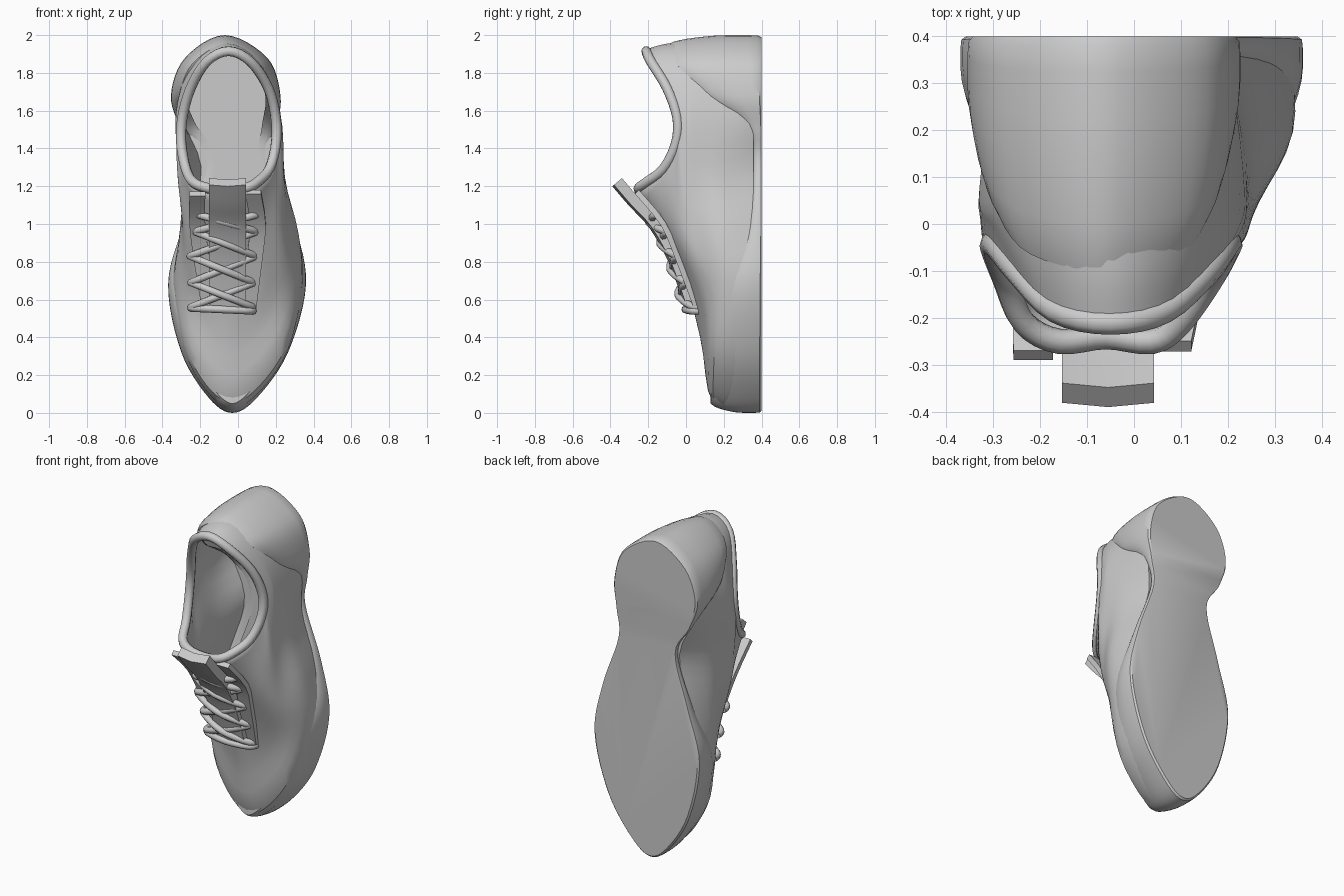
import bpy, bmesh, math
from mathutils import Vector

if "Cube" in bpy.data.objects:
    bpy.data.objects.remove(bpy.data.objects["Cube"])


def spline(pts, k, closed=False):
    """Catmull-Rom resampling, k points per segment."""
    n, out = len(pts), []
    for i in range(n if closed else n - 1):
        if closed:
            a, b, c, d = (pts[(i + j) % n] for j in (-1, 0, 1, 2))
        else:
            a, b, c, d = (pts[min(max(i + j, 0), n - 1)] for j in (-1, 0, 1, 2))
        for s in range(k):
            t = s / k
            out.append(0.5 * (2 * b + (c - a) * t + (2 * a - 5 * b + 4 * c - d) * t * t
                              + (3 * b - a - 3 * c + d) * t ** 3))
    return out if closed else out + [pts[-1].copy()]


def loop(rows, k=4):
    """Closed loop from toe-to-heel rows of (z, x left, x right, y)."""
    right = [Vector((r[2], r[3], r[0])) for r in rows]
    left = [Vector((r[1], r[3], r[0])) for r in rows[1:-1]]
    return spline(right + left[::-1], k, True)


def skin(name, rings, closed=True, caps=(False, False), angle=35):
    """Mesh object bridging rings of equal point count."""
    bm = bmesh.new()
    vs = [[bm.verts.new(p) for p in r] for r in rings]
    n = len(rings[0])
    for a, b in zip(vs, vs[1:]):
        for i in range(n if closed else n - 1):
            j = (i + 1) % n
            bm.faces.new((a[i], a[j], b[j], b[i]))
    if caps[0]:
        bm.faces.new(vs[0])
    if caps[1]:
        bm.faces.new(vs[-1])
    bmesh.ops.recalc_face_normals(bm, faces=bm.faces)
    me = bpy.data.meshes.new(name)
    bm.to_mesh(me)
    bm.free()
    ob = bpy.data.objects.new(name, me)
    bpy.context.collection.objects.link(ob)
    smooth(ob, angle)
    return ob


def select(ob):
    bpy.ops.object.select_all(action='DESELECT')
    ob.select_set(True)
    bpy.context.view_layer.objects.active = ob


def smooth(ob, angle):
    select(ob)
    bpy.ops.object.shade_smooth_by_angle(angle=math.radians(angle))


def tube(name, pts, radius, closed=False):
    cu = bpy.data.curves.new(name, 'CURVE')
    cu.dimensions = '3D'
    cu.bevel_depth = radius
    cu.bevel_resolution = 2
    cu.use_fill_caps = True
    sp = cu.splines.new('POLY')
    sp.points.add(len(pts) - 1)
    for p, q in zip(sp.points, pts):
        p.co = (*q, 1)
    sp.use_cyclic_u = closed
    ob = bpy.data.objects.new(name, cu)
    bpy.context.collection.objects.link(ob)
    select(ob)
    bpy.ops.object.convert(target='MESH')
    smooth(bpy.context.object, 50)


def ribbon(name, path, half, thick, crown=0.0, angle=25):
    """Thick strip following a path, width along x."""
    pts = spline([Vector(p) for p in path], 3)
    rings = []
    for i, p in enumerate(pts):
        t = (pts[min(i + 1, len(pts) - 1)] - pts[max(i - 1, 0)]).normalized()
        nrm = Vector((0, -t.z, t.y)).normalized() * thick / 2
        up = nrm.normalized() * crown
        w = Vector((half, 0, 0))
        rings.append([p - w + nrm, p + nrm + up, p + w + nrm,
                      p + w - nrm, p - nrm + up, p - w - nrm])
    return skin(name, rings, True, (True, True), angle)


# Sole with raised toe rim and heel counter: rows of z, left, right, top edge y
outline = loop([(0, -.03, -.03, .13), (.08, -.155, .10, .135), (.32, -.30, .265, .15),
                (.68, -.37, .36, .21), (1.0, -.29, .30, .31), (1.32, -.205, .19, .34),
                (1.5, -.30, .205, .31), (1.68, -.355, .225, .10),
                (1.88, -.28, .155, -.05), (2.0, -.07, -.07, -.10)], 6)
n = len(outline)
inward = []
for i in range(n):
    t = outline[(i + 1) % n] - outline[i - 1]
    inward.append(Vector((-t.z, 0, t.x)).normalized())
sole_rings = []
for f, inset in ((0, .012), (.04, .002), (.15, 0), (.35, 0), (.5, .003), (.65, .01),
                 (.8, .02), (.92, .033), (1, .05), (1, .08)):
    sole_rings.append([Vector((p.x, .4 + (p.y - .4) * f, p.z)) + d * inset
                       for p, d in zip(outline, inward)])
skin("sole", sole_rings, caps=(True, False))

# Upper: control loops from the base to the collar
base = loop([(.04, -.03, -.03, .35), (.12, -.15, .10, .35), (.35, -.285, .255, .35),
             (.70, -.34, .33, .35), (1.0, -.27, .28, .35), (1.3, -.20, .185, .35),
             (1.6, -.31, .19, .35), (1.88, -.23, .11, .35), (1.96, -.07, -.07, .35)])
low = loop([(.06, -.03, -.03, .15), (.15, -.16, .11, .15), (.36, -.27, .25, .16),
            (.68, -.325, .325, .20), (.95, -.30, .31, .18), (1.25, -.27, .235, .18),
            (1.58, -.31, .205, .18), (1.86, -.235, .11, .18), (1.96, -.07, -.07, .18)])
vamp = loop([(.40, -.04, -.04, .085), (.45, -.13, .06, .09), (.58, -.21, .17, .09),
             (.78, -.27, .25, .06), (.98, -.285, .255, .05), (1.25, -.295, .235, .05),
             (1.58, -.32, .215, .05), (1.85, -.235, .11, .05), (1.955, -.065, -.065, .05)])
throat = loop([(.80, -.06, -.06, -.03), (.84, -.16, .06, -.03), (.92, -.22, .13, -.06),
               (1.02, -.265, .19, -.06), (1.15, -.295, .225, -.03), (1.35, -.315, .225, -.02),
               (1.62, -.30, .205, 0), (1.85, -.21, .10, -.08), (1.945, -.055, -.055, -.10)])
collar = loop([(1.17, -.06, -.06, -.24), (1.19, -.16, .04, -.25), (1.22, -.235, .10, -.21),
               (1.29, -.275, .165, -.12), (1.42, -.30, .20, -.055), (1.56, -.295, .20, -.045),
               (1.72, -.25, .16, -.10), (1.86, -.165, .065, -.185), (1.915, -.05, -.05, -.21)])
columns = [spline(list(c), 4) for c in zip(base, low, vamp, throat, collar)]
upper = skin("upper", [list(r) for r in zip(*columns)], caps=(True, False), angle=30)
shell = upper.modifiers.new("thickness", 'SOLIDIFY')
shell.thickness = .02
shell.offset = 0

# Padded collar edge
tube("collar_padding", collar, .027, True)

# Tongue and lace stays
ribbon("tongue", [(-.055, .04, .54), (-.055, -.05, .80), (-.055, -.16, 1.0),
                  (-.055, -.27, 1.12), (-.055, -.36, 1.225)], .098, .055, .012)
ribbon("lace_stay_left", [(-.15, .055, .56), (-.19, -.025, .80), (-.215, -.12, 1.0),
                          (-.215, -.28, 1.16)], .042, .03)
ribbon("lace_stay_right", [(.055, .055, .56), (.085, -.035, .80), (.105, -.12, 1.0),
                           (.08, -.26, 1.17)], .042, .03)

# Laces: one straight bar, then crossings between eyelet rows
rows = [(-.25, .08, .56, .04), (-.25, .085, .69, .005), (-.255, .095, .83, -.045),
        (-.23, .10, .96, -.10), (-.215, .10, 1.05, -.16)]


def lace(name, a, b, lift):
    a, b = Vector(a), Vector(b)
    sink, out = Vector((0, .045, 0)), Vector((0, -.015, 0))
    mid = (a + b) / 2 + Vector((0, -.045 - lift, 0))
    tube(name, spline([a + sink, a + out + (b - a) * .06, mid,
                       b + out + (a - b) * .06, b + sink], 4), .02)


l, r, z, y = rows[0]
lace("lace_bar", (l, y, z - .005), (r, y, z - .02), 0)
for i, (p, q) in enumerate(zip(rows, rows[1:])):
    lace(f"lace_rising_{i}", (p[0], p[3], p[2]), (q[1], q[3], q[2]), 0)
    lace(f"lace_falling_{i}", (q[0], q[3], q[2]), (p[1], p[3], p[2]), .02)
